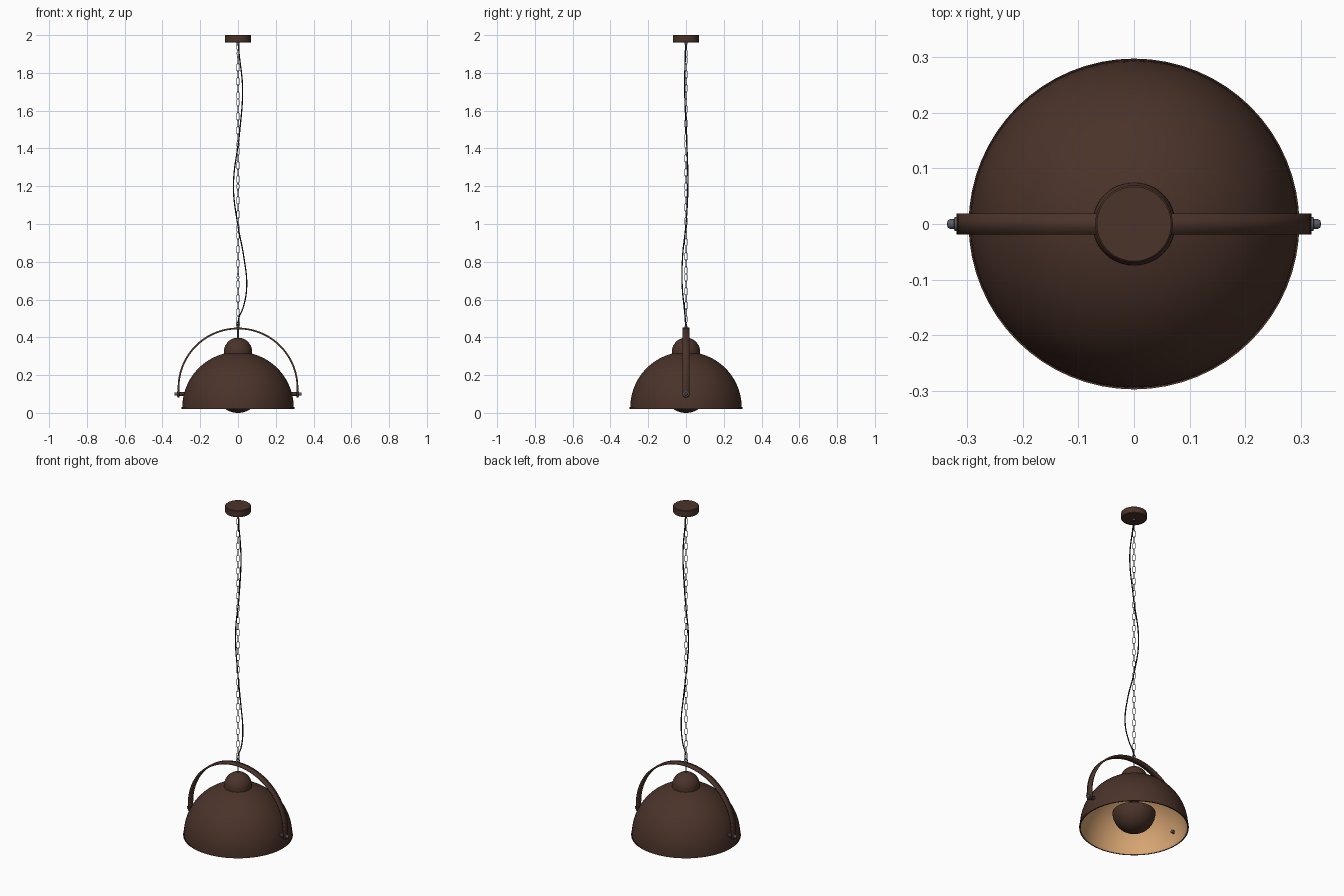
import bpy, bmesh, math
from mathutils import Matrix, Vector

cube = bpy.data.objects.get("Cube")
if cube:
    bpy.data.objects.remove(cube, do_unlink=True)


def material(name, rgb):
    m = bpy.data.materials.new(name)
    m.use_nodes = True
    m.diffuse_color = (*rgb, 1)
    m.node_tree.nodes["Principled BSDF"].inputs["Base Color"].default_value = (*rgb, 1)
    return m


brown = material("dark brown metal", (0.069, 0.033, 0.023))
gold = material("warm gold lining", (0.68, 0.375, 0.17))
steel = material("grey steel", (0.105, 0.11, 0.13))
black = material("black cable", (0.022, 0.017, 0.016))


def finish(name, bm, mats, angle=35):
    mesh = bpy.data.meshes.new(name)
    bmesh.ops.recalc_face_normals(bm, faces=bm.faces)
    bm.to_mesh(mesh)
    bm.free()
    for m in mats:
        mesh.materials.append(m)
    ob = bpy.data.objects.new(name, mesh)
    bpy.context.collection.objects.link(ob)
    bpy.ops.object.select_all(action="DESELECT")
    ob.select_set(True)
    bpy.context.view_layer.objects.active = ob
    bpy.ops.object.shade_smooth_by_angle(angle=math.radians(angle))
    return ob


def lathe(name, profile, mats, sides=64, lining_from=None, matrix=None):
    """Revolve (radius, height) points about z; later rows may use the lining colour."""
    bm = bmesh.new()
    rings = []
    for r, z in profile:
        rings.append([bm.verts.new((r * math.cos(a), r * math.sin(a), z))
                      for a in (math.tau * i / sides for i in range(sides))])
    for row, (low, high) in enumerate(zip(rings, rings[1:])):
        for i in range(sides):
            j = (i + 1) % sides
            f = bm.faces.new((low[i], low[j], high[j], high[i]))
            if lining_from is not None and row >= lining_from:
                f.material_index = 1
    bmesh.ops.remove_doubles(bm, verts=bm.verts, dist=0.00001)
    if matrix:
        bm.transform(matrix)
    return finish(name, bm, mats)


def arc(radius, centre, start, end, steps):
    """Profile points on a circle, angles in degrees above the horizon."""
    pts = []
    for i in range(steps + 1):
        a = math.radians(start + (end - start) * i / steps)
        r = radius * math.cos(a)
        pts.append((r if r > 1e-6 else 0, centre + radius * math.sin(a)))
    return pts


def cylinder(name, radius, z0, z1, mat, sides=24, matrix=None):
    return lathe(name, [(0, z0), (radius, z0), (radius, z1), (0, z1)], [mat], sides, None, matrix)


# Ceiling canopy
lathe("ceiling_canopy", [(0, 1.96), (0.067, 1.96), (0.07, 1.963), (0.07, 1.997),
                         (0.067, 2.0), (0, 2.0)], [brown], 48)

# Dome shade: outer skin, rolled rim, gold lining
outer = arc(0.295, 0.028, 90, 0, 24)
rim = [(0.298, 0.03), (0.298, 0.021), (0.291, 0.021)]
lathe("dome_shade", outer + rim + arc(0.289, 0.028, 0, 90, 24), [brown, gold],
      64, len(outer) + len(rim) - 1)

# Domed cap on the shade, with the rod that carries it
lathe("shade_cap", [(0.075, 0.305)] + arc(0.075, 0.323, 0, 90, 14), [brown], 48)
cylinder("hanging_rod", 0.004, 0.39, 0.47, steel, 12)

# Half-round glare bowl under the lamp holder
bowl = arc(0.117, 0.117, -90, 0, 20)
lathe("glare_bowl", bowl + arc(0.113, 0.117, 0, -90, 20), [brown, gold], 48, len(bowl))
cylinder("lamp_holder", 0.025, 0.19, 0.32, brown)
cylinder("bowl_stem", 0.006, 0.003, 0.2, brown, 12)

# Flat strap bracket with rounded ends
R, SPRING, PIVOT, HALF = 0.315, 0.132, 0.1, 0.019
stations = []
for i in range(6):
    d = HALF * math.cos(math.radians(8 + 82 * i / 5))
    stations.append((R, PIVOT - d, math.sqrt(HALF ** 2 - d ** 2)))
stations += [(R * math.cos(a), SPRING + R * math.sin(a), HALF)
             for a in (math.pi * i / 48 for i in range(49))]
stations += [(-x, z, w) for x, z, w in stations[5::-1]]
bm = bmesh.new()
rows = [(bm.verts.new((x, -w, z)), bm.verts.new((x, w, z))) for x, z, w in stations]
for a, b in zip(rows, rows[1:]):
    bm.faces.new((a[0], a[1], b[1], b[0]))
strap = finish("bracket_strap", bm, [brown])
solid = strap.modifiers.new("thickness", "SOLIDIFY")
solid.thickness = 0.009
solid.offset = 0

# Pivot bolts on each side
for side, sign in (("left", 1), ("right", -1)):
    turn = Matrix.Translation((0, 0, PIVOT)) @ Matrix.Rotation(sign * math.pi / 2, 4, "Y")
    cylinder(side + "_pivot_spacer", 0.011, 0.28, 0.312, brown, 20, turn)
    cylinder(side + "_inner_nut", 0.01, 0.268, 0.284, steel, 6, turn)
    lathe(side + "_pivot_bolt", [(0, 0.31), (0.013, 0.31), (0.013, 0.323), (0.009, 0.324),
                                 (0.009, 0.331), (0.006, 0.336), (0, 0.337)], [steel], 20, None, turn)


# Chain of long links, alternately turned
def link(name, z, length, width, wire, turn, mat):
    bpy.ops.mesh.primitive_torus_add(major_segments=16, minor_segments=6,
                                     major_radius=width / 2 - wire, minor_radius=wire)
    ob = bpy.context.object
    ob.name = name
    stand = Matrix.Rotation(math.pi / 2, 4, "X")
    spread = (length - width) / 2
    for v in ob.data.vertices:
        p = stand @ v.co
        p.z += math.copysign(spread, p.z) if abs(p.z) > wire * 1.01 else spread * p.z / wire
        v.co = Matrix.Rotation(turn, 4, "Z") @ p + Vector((0, 0, z))
    ob.data.materials.append(mat)
    bpy.ops.object.shade_smooth()


COUNT, LOW, HIGH = 40, 0.495, 1.94
pitch = (HIGH - LOW) / (COUNT - 1)
for i in range(COUNT):
    link(f"chain_link_{i + 1}", LOW + i * pitch, pitch + 0.006, 0.019, 0.0014,
         math.pi / 4 + math.pi / 2 * (i % 2) + 0.4 * math.sin(i * 0.5), steel)

# Fittings at both ends of the chain
cylinder("bracket_eye_base", 0.009, 0.448, 0.46, steel, 16)
link("bracket_eye", 0.47, 0.026, 0.024, 0.0025, 0, steel)
cylinder("canopy_eye_base", 0.008, 1.95, 1.962, steel, 16)

# Loose cable wandering around the chain
path = [(0, 0, 1.963), (0.006, -0.003, 1.9), (0.024, -0.007, 1.72), (0.008, 0.002, 1.48),
        (-0.024, 0.01, 1.2), (-0.002, 0, 1.0), (0.03, -0.018, 0.83), (0.046, -0.02, 0.67),
        (0.028, -0.01, 0.56), (0.004, -0.004, 0.5), (0, 0, 0.44)]
data = bpy.data.curves.new("power_cable", "CURVE")
data.dimensions = "3D"
data.bevel_depth = 0.0034
data.bevel_resolution = 2
data.resolution_u = 8
data.use_fill_caps = True
spline = data.splines.new("BEZIER")
spline.bezier_points.add(len(path) - 1)
for point, co in zip(spline.bezier_points, path):
    point.co = co
    point.handle_left_type = point.handle_right_type = "AUTO"
data.materials.append(black)
cable = bpy.data.objects.new("power_cable", data)
bpy.context.collection.objects.link(cable)
